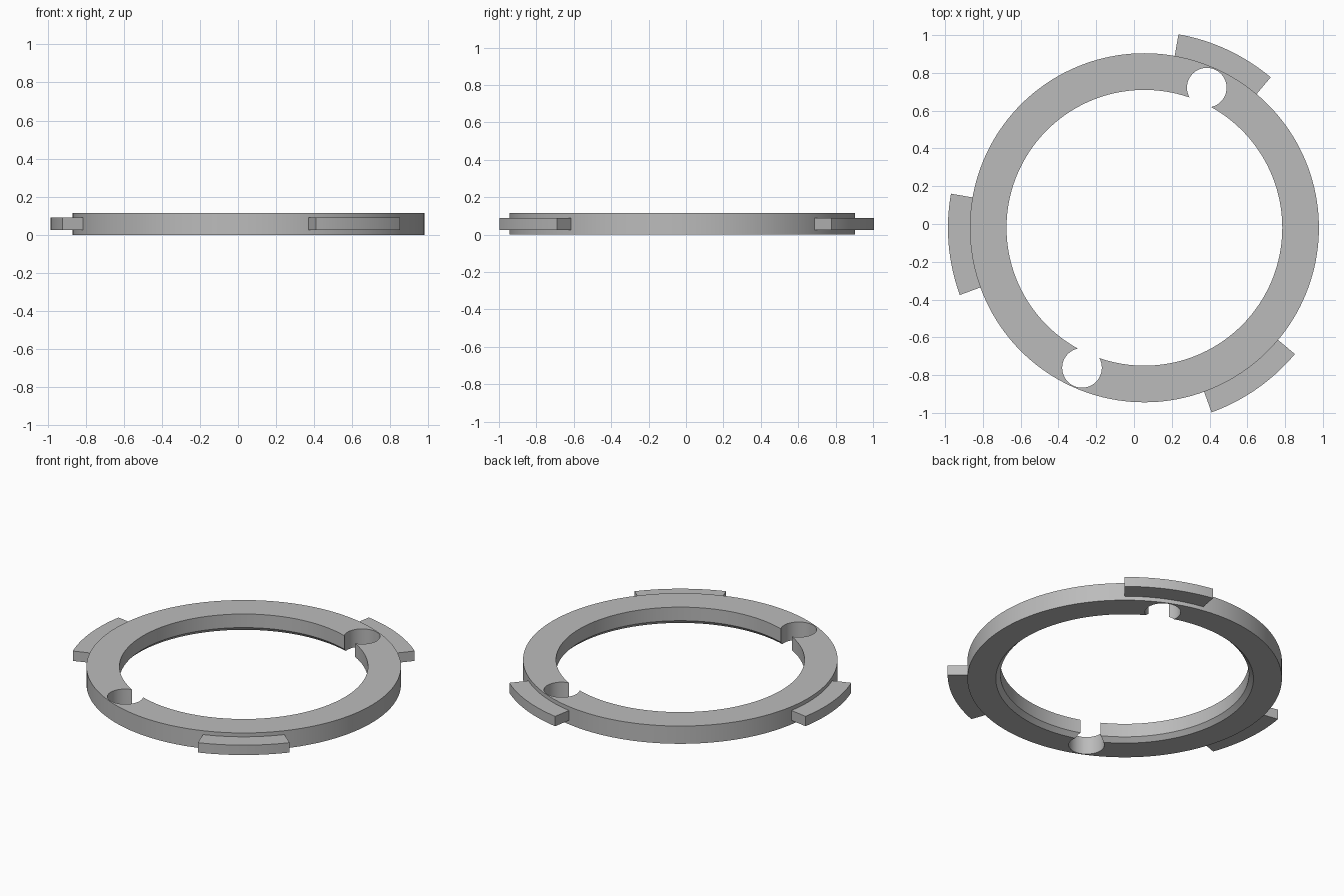
import bpy, bmesh, math
from mathutils import Matrix, Vector

if "Cube" in bpy.data.objects:
    bpy.data.objects.remove(bpy.data.objects["Cube"], do_unlink=True)

CENTRE = Vector((0.055, -0.02, 0))
HEIGHT = 0.115
OUTER, INNER, CHAMFER = 0.924, 0.73, 0.027

grey = bpy.data.materials.new("plain grey")
grey.use_nodes = True
colour = (0.5, 0.5, 0.5, 1)
grey.diffuse_color = colour
grey.node_tree.nodes["Principled BSDF"].inputs["Base Color"].default_value = colour


def add_object(name, bm):
    bmesh.ops.recalc_face_normals(bm, faces=bm.faces)
    mesh = bpy.data.meshes.new(name)
    bm.to_mesh(mesh)
    bm.free()
    mesh.materials.append(grey)
    obj = bpy.data.objects.new(name, mesh)
    obj.location = CENTRE
    bpy.context.collection.objects.link(obj)
    return obj


def select_only(obj):
    bpy.ops.object.select_all(action='DESELECT')
    obj.select_set(True)
    bpy.context.view_layer.objects.active = obj


def sweep(name, profile, start, end, steps):
    """Sweep an (r, z) profile about the ring axis; close it on a full turn."""
    bm = bmesh.new()
    full = end - start == 360
    rings = []
    for i in range(steps if full else steps + 1):
        a = math.radians(start + (end - start) * i / steps)
        rings.append([bm.verts.new((r * math.cos(a), r * math.sin(a), z)) for r, z in profile])
    n = len(profile)
    for i in range(steps):
        a, b = rings[i], rings[(i + 1) % len(rings)]
        for j in range(n):
            k = (j + 1) % n
            bm.faces.new((a[j], b[j], b[k], a[k]))
    if not full:
        bm.faces.new(rings[0])
        bm.faces.new(rings[-1])
    return add_object(name, bm)


# Ring body with a chamfered lower inner edge
ring = sweep("ring_body",
             [(OUTER, 0), (OUTER, HEIGHT), (INNER, HEIGHT), (INNER, CHAMFER), (INNER + CHAMFER, 0)],
             0, 360, 160)

# Two opposite round notches opening into the bore
for angle in (66, 246):
    a = math.radians(angle)
    bm = bmesh.new()
    bmesh.ops.create_cone(bm, cap_ends=True, segments=48, radius1=0.105, radius2=0.105, depth=0.4,
                          matrix=Matrix.Translation((0.812 * math.cos(a), 0.812 * math.sin(a), HEIGHT / 2)))
    cutter = add_object("notch_cutter", bm)
    cutter.hide_render = True
    cut = ring.modifiers.new("notch", 'BOOLEAN')
    cut.operation = 'DIFFERENCE'
    cut.solver = 'EXACT'
    cut.object = cutter
    select_only(ring)
    bpy.ops.object.modifier_apply(modifier=cut.name)
    bpy.data.objects.remove(cutter, do_unlink=True)

# Three locking tabs around the rim
parts = [ring]
for name, mid in (("back_tab", 65), ("right_tab", 185), ("front_tab", 305)):
    parts.append(sweep(name, [(0.92, 0.026), (1.04, 0.026), (1.04, 0.09), (0.92, 0.09)],
                       mid - 15, mid + 15, 16))

for obj in parts:
    select_only(obj)
    bpy.ops.object.shade_smooth_by_angle(angle=math.radians(30))
